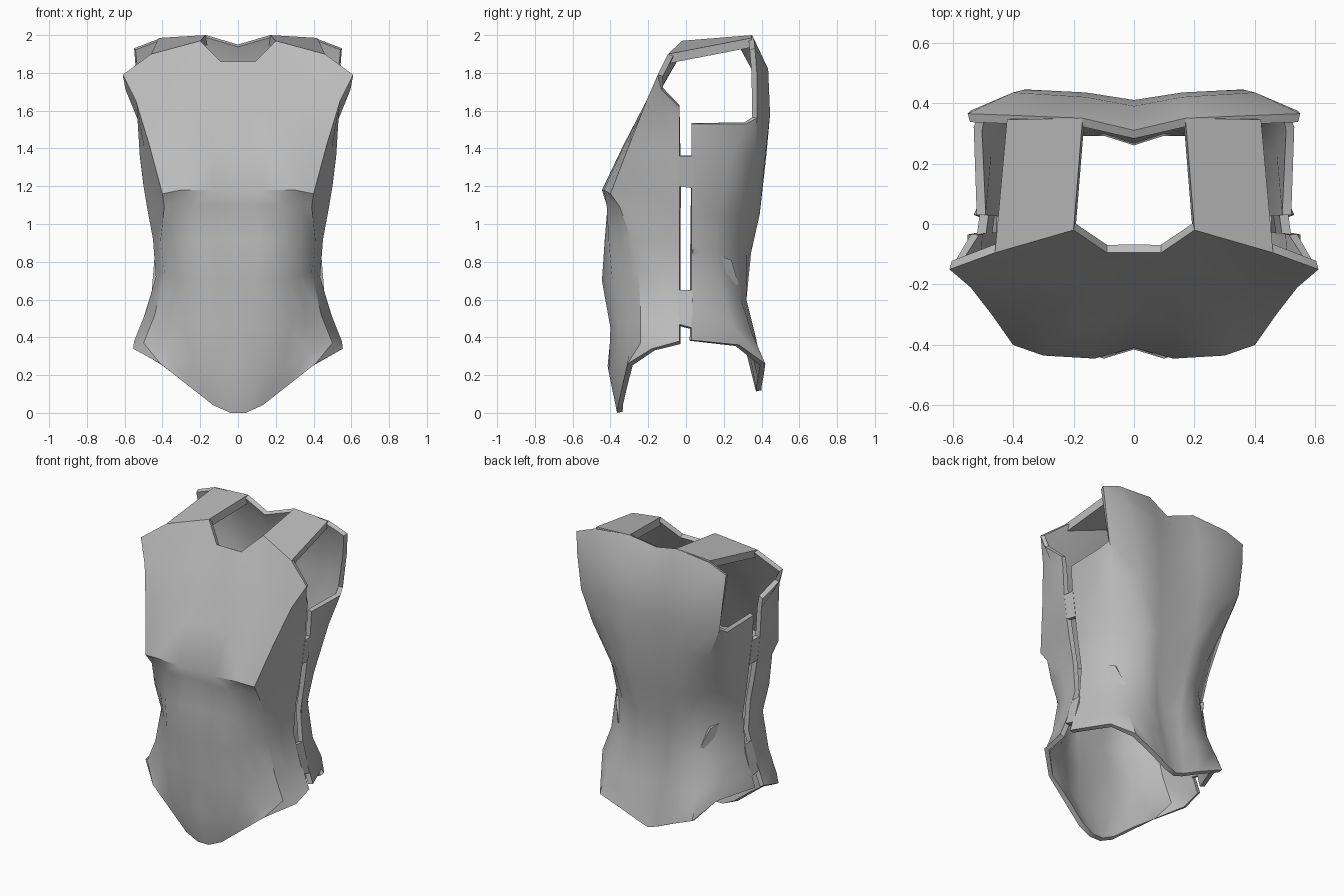
import bpy, bmesh

steel = bpy.data.materials.new("plain_grey")
steel.diffuse_color = (0.5, 0.5, 0.5, 1)


def loft(name, guides, flip=False, thick=0.03):
    """Loft a half sheet through guide lines (aligned at their lower ends), mirror and thicken it."""
    bm = bmesh.new()
    rows = max(len(g) for g in guides)
    cols = [[None] * (rows - len(g)) + [bm.verts.new(p) for p in g] for g in guides]
    for a, b in zip(cols, cols[1:]):
        for r in range(rows - 1):
            quad = [a[r], a[r + 1], b[r + 1], b[r]]
            if None not in quad:
                bm.faces.new(quad[::-1] if flip else quad)
    me = bpy.data.meshes.new(name)
    bm.to_mesh(me)
    bm.free()
    ob = bpy.data.objects.new(name, me)
    bpy.context.collection.objects.link(ob)
    me.materials.append(steel)
    ob.modifiers.new("mirror", 'MIRROR').use_clip = True
    sol = ob.modifiers.new("thickness", 'SOLIDIFY')
    sol.thickness, sol.offset = thick, -1
    bpy.ops.object.select_all(action='DESELECT')
    ob.select_set(True)
    bpy.context.view_layer.objects.active = ob
    bpy.ops.object.convert(target='MESH')
    bpy.ops.object.shade_smooth_by_angle(angle=0.65)
    return ob


def seam(y, profile):
    return [(x, y, z) for x, z in profile]


def between(a, b):
    """Guide line halfway between two others."""
    return [tuple((p + q) / 2 for p, q in zip(u, v)) for u, v in zip(a, b)]


# Front plate guide lines, top to bottom
f_center = [(0, -.095, 1.86), (0, -.20, 1.65), (0, -.30, 1.42), (0, -.41, 1.16), (0, -.405, 1.10),
            (0, -.405, .92), (0, -.415, .70), (0, -.395, .45), (0, -.415, .25), (0, -.365, 0)]
f_pec = [(.09, -.095, 1.86), (.14, -.20, 1.67), (.15, -.33, 1.42), (.13, -.445, 1.18), (.10, -.415, 1.10),
         (.12, -.43, .92), (.10, -.445, .70), (.12, -.40, .45), (.13, -.41, .22), (.04, -.365, 0)]
f_breast = [(.20, -.02, 1.97), (.29, -.18, 1.69), (.31, -.325, 1.42), (.30, -.435, 1.18), (.23, -.42, 1.10),
            (.25, -.41, .92), (.25, -.39, .70), (.28, -.36, .45), (.24, -.37, .25), (.13, -.36, .04)]
f_ridge = [(.61, -.15, 1.79), (.54, -.21, 1.65), (.47, -.30, 1.42), (.40, -.40, 1.16), (.39, -.35, 1.09),
           (.41, -.29, .92), (.39, -.25, .75), (.44, -.24, .52), (.50, -.24, .37), (.41, -.31, .26)]
f_seam = seam(-.035, [(.54, 1.62), (.53, 1.55), (.52, 1.36), (.50, 1.20), (.48, 1.08),
                      (.45, .92), (.435, .72), (.49, .53), (.53, .43), (.55, .38)])
# Shoulder line, with the notch under the chest
f_shoulder = between(f_breast, f_ridge)
f_shoulder[0] = (.46, -.095, 1.90)
f_shoulder[4] = (.34, -.375, 1.10)
# Flared hip corner between the ridge and the seam
f_side = between(f_ridge, f_seam)
f_side[0] = (.595, -.13, 1.71)
f_side[-1] = (.555, -.18, .34)
loft("front_plate", [f_center, f_pec, f_breast, f_shoulder, f_ridge, f_side, f_seam])

# Back plate guide lines; the side ones begin below the armhole
b_center = [(0, .31, 1.95), (0, .39, 1.80), (0, .41, 1.55), (0, .40, 1.36), (0, .36, 1.05),
            (0, .31, .85), (0, .29, .60), (0, .33, .40), (0, .40, .12)]
b_blade = [(.17, .35, 2.0), (.16, .42, 1.80), (.16, .435, 1.58), (.15, .425, 1.36), (.13, .39, 1.05),
           (.11, .345, .85), (.09, .32, .60), (.08, .35, .40), (.06, .40, .14)]
b_outer = [(.42, .36, 1.98), (.40, .435, 1.82), (.36, .445, 1.58), (.30, .42, 1.36), (.22, .37, 1.05),
           (.20, .32, .85), (.18, .32, .60), (.17, .37, .40), (.17, .41, .19)]
b_ridge = [(.55, .365, 1.93), (.54, .375, 1.80), (.51, .375, 1.56), (.43, .37, 1.36), (.32, .30, 1.05),
           (.28, .27, .85), (.30, .29, .60), (.33, .35, .42), (.34, .42, .26)]
b_side = [(.53, .32, 1.53), (.50, .24, 1.36), (.44, .17, 1.05), (.40, .16, .85), (.41, .20, .60),
          (.44, .25, .46), (.42, .28, .36)]
b_seam = seam(.03, [(.52, 1.53), (.51, 1.36), (.47, 1.05), (.44, .85), (.46, .60), (.50, .48), (.53, .385)])
loft("back_plate", [b_center, b_blade, b_outer, b_ridge, b_side, b_seam], flip=True)

# Shoulder straps, flush with both plates
loft("shoulder_strap", [[(.17, .35, 2.0), (.20, -.02, 1.97)], [(.42, .345, 1.985), (.46, -.095, 1.90)]], thick=.05)

# Bridges that join the plates across the side slots
loft("upper_side_bridge", [[(.52, -.04, 1.36), (.50, -.04, 1.20)], [(.51, .035, 1.36), (.49, .035, 1.19)]])
loft("lower_side_bridge", [[(.455, -.04, .65), (.51, -.04, .47)], [(.455, .035, .65), (.505, .035, .45)]])

# Tapering crease at the back of the waist
loft("waist_fold", [[(.445, .035, .88), (.435, .04, .78)], [(.35, .24, .81), (.365, .20, .71)],
                    [(.29, .285, .66), (.30, .275, .62)]], thick=.02)
